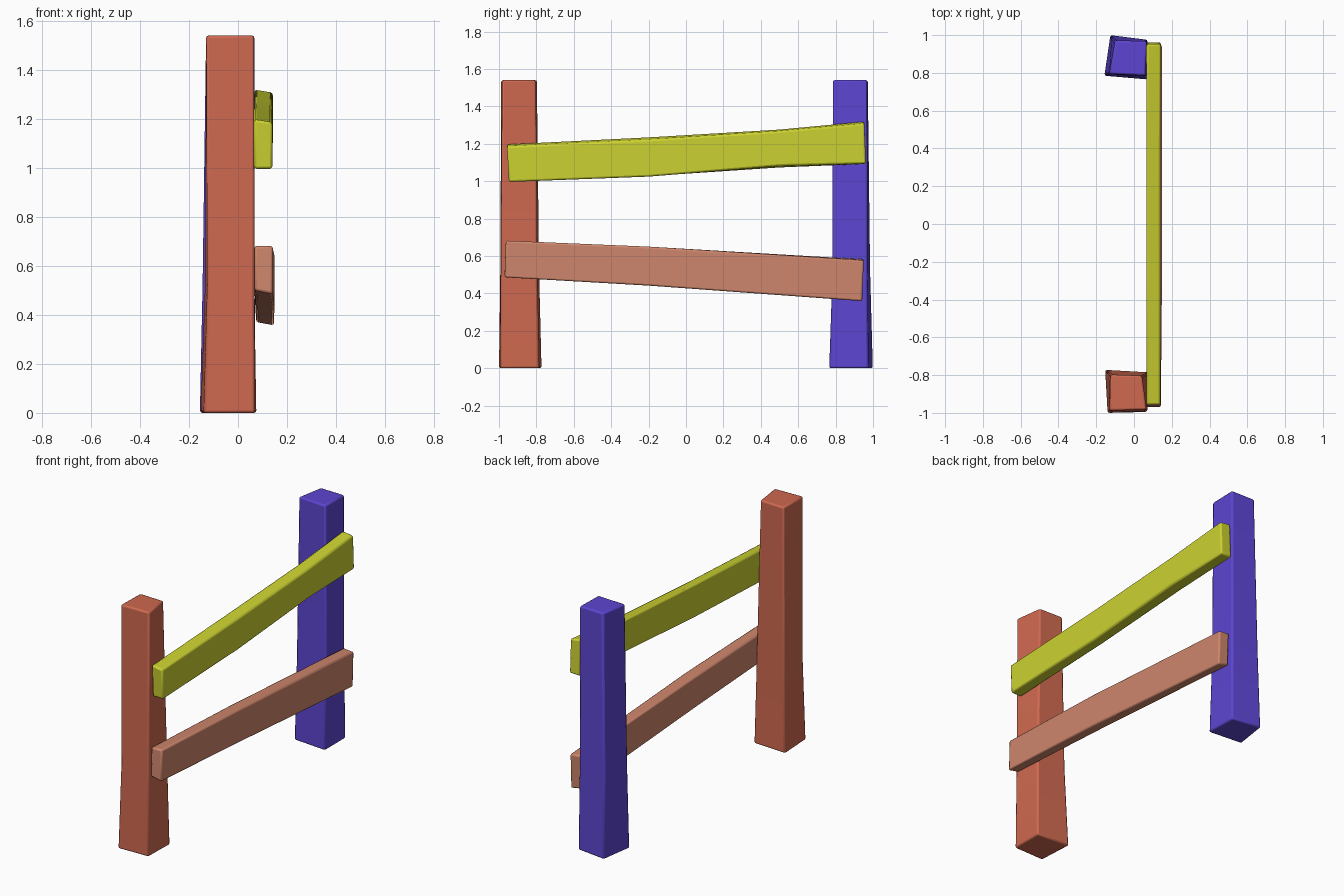
import bpy, bmesh

if "Cube" in bpy.data.objects:
    bpy.data.objects.remove(bpy.data.objects["Cube"])


def loft(name, rings, color):
    """Skin four-cornered rings into a closed, softly bevelled timber."""
    bm = bmesh.new()
    loops = [[bm.verts.new(p) for p in ring] for ring in rings]
    for a, b in zip(loops, loops[1:]):
        for i in range(4):
            j = (i + 1) % 4
            bm.faces.new((a[i], a[j], b[j], b[i]))
    bm.faces.new(loops[0][::-1])
    bm.faces.new(loops[-1])
    bmesh.ops.recalc_face_normals(bm, faces=bm.faces)
    mesh = bpy.data.meshes.new(name)
    bm.to_mesh(mesh)
    bm.free()
    ob = bpy.data.objects.new(name, mesh)
    bpy.context.collection.objects.link(ob)
    mat = bpy.data.materials.new(name + "_paint")
    mat.diffuse_color = (*color, 1)
    mat.use_nodes = True
    mat.node_tree.nodes["Principled BSDF"].inputs["Base Color"].default_value = mat.diffuse_color
    mesh.materials.append(mat)
    bev = ob.modifiers.new("soft_edges", 'BEVEL')
    bev.width, bev.segments = 0.01, 2
    bev.limit_method = 'ANGLE'
    bev.angle_limit = 0.6
    bpy.context.view_layer.objects.active = ob
    ob.select_set(True)
    bpy.ops.object.shade_smooth_by_angle(angle=0.6)
    ob.select_set(False)


def post(name, color, sections):
    loft(name, [[(x, y, z) for x, y in pts] for z, pts in sections], color)


def rail(name, color, sections):
    # each section: inner and outer (x, y bottom, z bottom, y top, z top)
    rings = []
    for (x0, x1, yb, yt, zb0, zb1, zt0, zt1) in sections:
        rings.append([(x0, yb, zb0), (x1, yb, zb1), (x1, yt, zt1), (x0, yt, zt0)])
    loft(name, rings, color)


# Posts, flared towards the ground
post("front_post", (0.62, 0.14, 0.08), [
    (0.0, [(-0.14, -1.0), (0.07, -0.995), (0.075, -0.785), (-0.153, -0.772)]),
    (0.52, [(-0.125, -0.993), (0.067, -0.99), (0.066, -0.795), (-0.135, -0.785)]),
    (1.54, [(-0.13, -0.988), (0.067, -0.983), (0.042, -0.803), (-0.125, -0.797)])])
post("back_post", (0.11, 0.06, 0.64), [
    (0.0, [(-0.157, 0.785), (0.072, 0.765), (0.072, 0.975), (-0.125, 1.0)]),
    (0.52, [(-0.146, 0.79), (0.067, 0.783), (0.068, 0.97), (-0.118, 0.985)]),
    (1.54, [(-0.132, 0.795), (0.062, 0.785), (0.067, 0.968), (-0.1, 0.972)])])

# Crooked rails on the right-hand side
rail("upper_rail", (0.6, 0.64, 0.03), [
    (0.066, 0.14, -0.947, -0.957, 0.996, 0.996, 1.198, 1.186),
    (0.066, 0.14, -0.2, -0.2, 1.027, 1.024, 1.236, 1.222),
    (0.067, 0.141, 0.5, 0.5, 1.072, 1.082, 1.277, 1.268),
    (0.067, 0.142, 0.962, 0.953, 1.092, 1.094, 1.32, 1.308)])
rail("lower_rail", (0.62, 0.24, 0.15), [
    (0.067, 0.142, -0.97, -0.963, 0.5, 0.484, 0.682, 0.682),
    (0.069, 0.149, -0.2, -0.2, 0.453, 0.44, 0.65, 0.65),
    (0.074, 0.147, 0.942, 0.95, 0.37, 0.357, 0.583, 0.576)])
